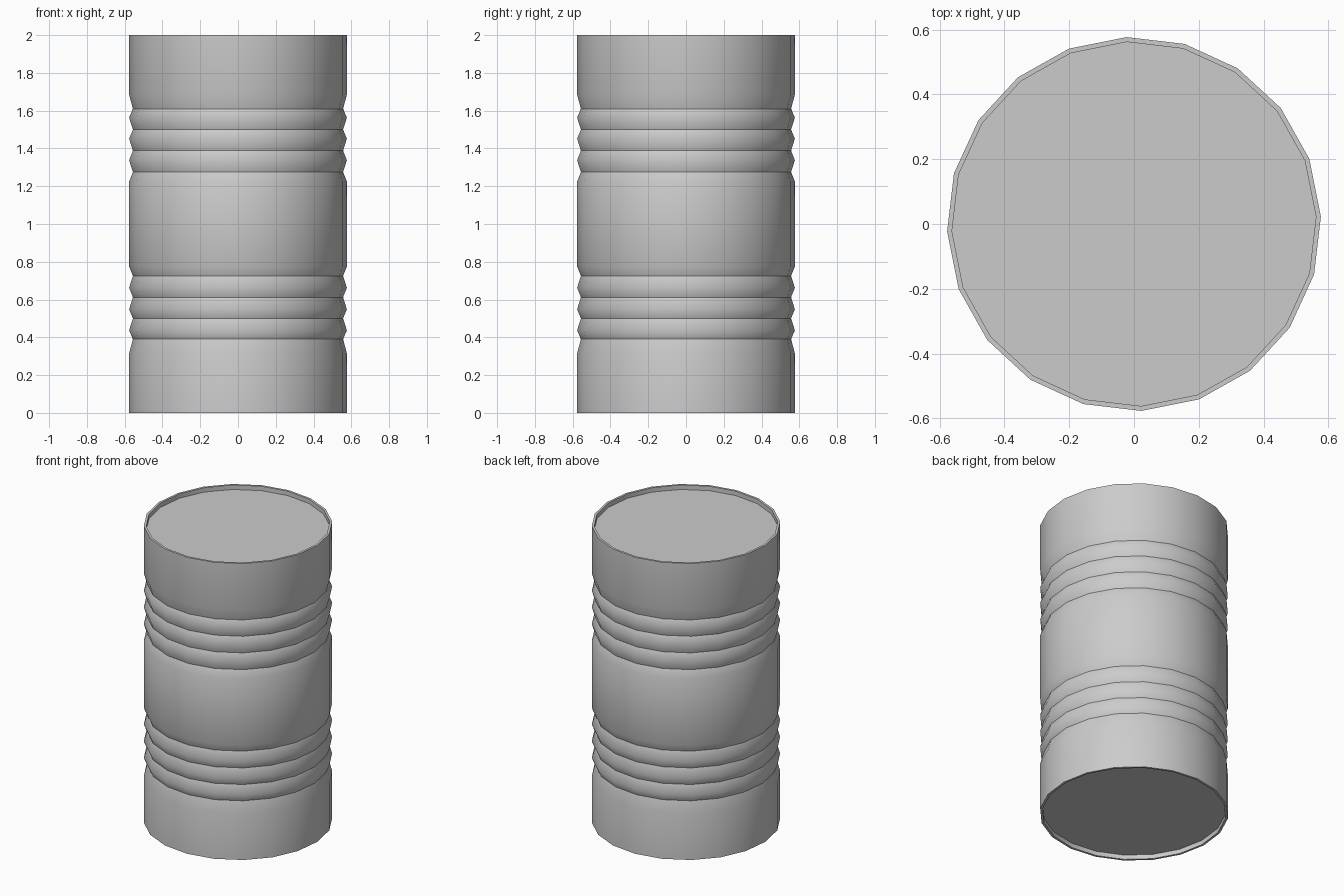
import bpy, bmesh, math

if "Cube" in bpy.data.objects:
    bpy.data.objects.remove(bpy.data.objects["Cube"])

SIDES, PHASE = 20, math.radians(2.3)
R, GROOVE, INNER, RECESS = 0.577, 0.557, 0.562, 0.03

# lower half of the outline: (radius, height, sharp crease)
half = [(INNER, RECESS, True), (INNER, 0.0, True), (R, 0.0, True), (R, 0.315, False),
        (GROOVE, 0.39, True), (R, 0.437, False),
        (GROOVE, 0.50, True), (R, 0.548, False),
        (GROOVE, 0.612, True), (R, 0.662, False),
        (GROOVE, 0.725, True), (R, 0.775, False)]
# upper half mirrors the lower half
profile = half + [(r, 2.0 - z, s) for r, z, s in reversed(half)]

bm = bmesh.new()
rings = []
for r, z, sharp in profile:
    rings.append([bm.verts.new((r * math.cos(PHASE + math.tau * i / SIDES),
                                r * math.sin(PHASE + math.tau * i / SIDES), z))
                  for i in range(SIDES)])

# ribbed wall and folded rims
for a, b in zip(rings, rings[1:]):
    for i in range(SIDES):
        j = (i + 1) % SIDES
        bm.faces.new((a[i], a[j], b[j], b[i])).smooth = True

# recessed lid and base
bm.faces.new(list(reversed(rings[0])))
bm.faces.new(rings[-1])

# creases along the grooves and rims
for ring, (r, z, sharp) in zip(rings, profile):
    for i in range(SIDES):
        bm.edges.get((ring[i], ring[(i + 1) % SIDES])).smooth = not sharp

bmesh.ops.recalc_face_normals(bm, faces=bm.faces)
mesh = bpy.data.meshes.new("barrel")
bm.to_mesh(mesh)
bm.free()
bpy.context.collection.objects.link(bpy.data.objects.new("barrel", mesh))
